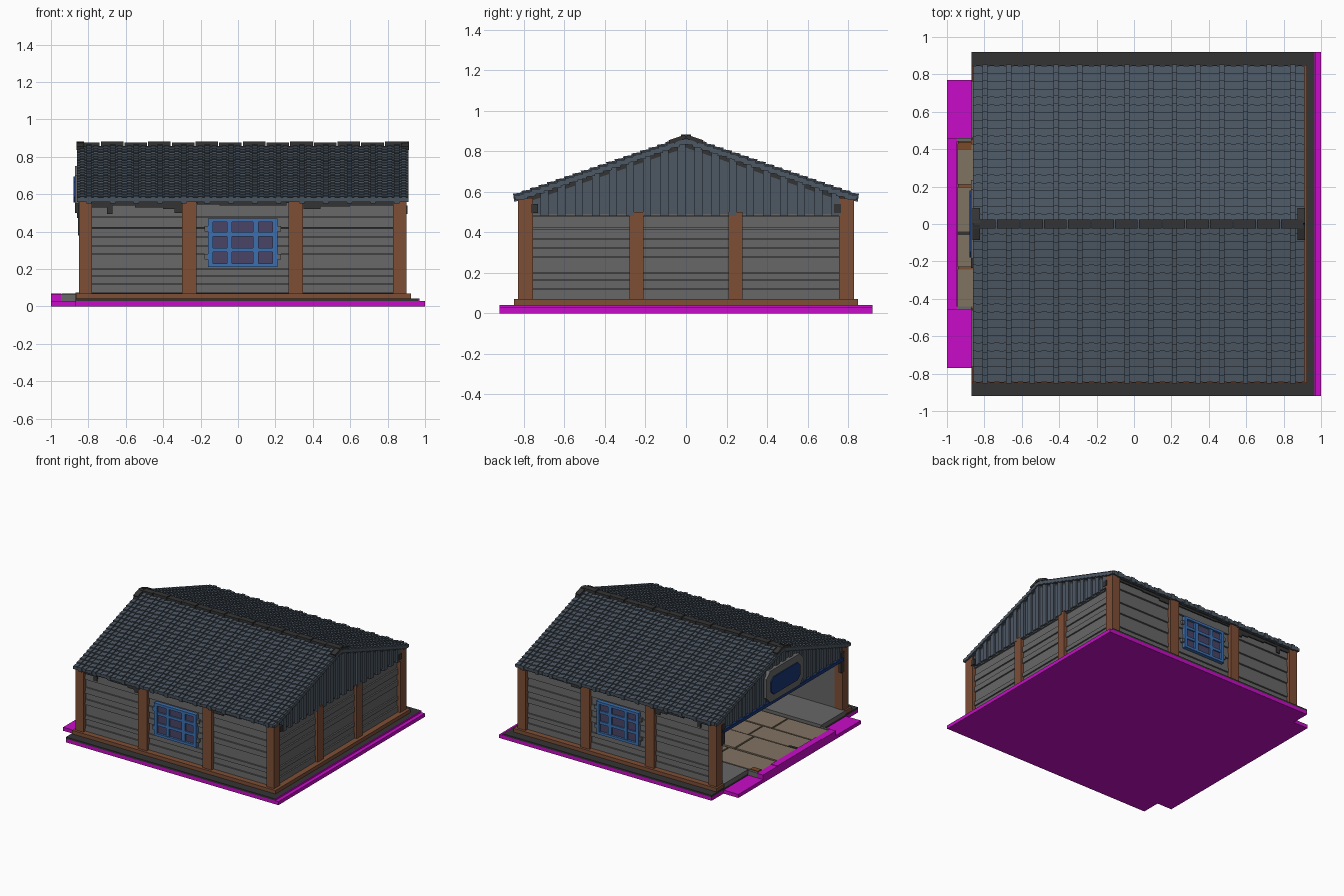
import bpy, bmesh, math, random
from mathutils import Matrix, Vector

if "Cube" in bpy.data.objects:
    bpy.data.objects.remove(bpy.data.objects["Cube"])
random.seed(4)


def material(name, rgb):
    lin = [((c / 255 + 0.055) / 1.055) ** 2.4 if c > 10 else c / 255 / 12.92 for c in rgb]
    m = bpy.data.materials.new(name)
    m.use_nodes = True
    m.diffuse_color = (*lin, 1)
    m.node_tree.nodes["Principled BSDF"].inputs["Base Color"].default_value = (*lin, 1)
    return m


MAGENTA = material("magenta", (200, 12, 200))
BROWN = material("timber brown", (126, 78, 54))
GREY = material("wall grey", (103, 103, 103))
SLATE = material("slate", (77, 88, 100))
DARK = material("charcoal", (52, 52, 52))
BLUE = material("window blue", (60, 112, 176))
NAVY = material("navy", (24, 54, 116))
PANE = material("purple glass", (74, 68, 102))
BEIGE = material("floor beige", (128, 115, 97))
RUST = material("rust", (122, 74, 40))


def part(name, mat, boxes):
    """One object from boxes (x0, x1, y0, y1, z0, z1[, tilt about x])."""
    bm = bmesh.new()
    for x0, x1, y0, y1, z0, z1, *tilt in boxes:
        mx = Matrix.Translation(((x0 + x1) / 2, (y0 + y1) / 2, (z0 + z1) / 2))
        if tilt:
            mx = mx @ Matrix.Rotation(tilt[0], 4, 'X')
        mx = mx @ Matrix.Diagonal((x1 - x0, y1 - y0, z1 - z0, 1))
        bmesh.ops.create_cube(bm, size=1, matrix=mx)
    return finish(name, mat, bm)


def prism(name, mat, profile, x0, x1):
    """Extrude a (y, z) outline along x."""
    bm = bmesh.new()
    f = bm.faces.new([bm.verts.new((x0, y, z)) for y, z in profile])
    r = bmesh.ops.extrude_face_region(bm, geom=[f])
    bmesh.ops.translate(bm, vec=Vector((x1 - x0, 0, 0)),
                        verts=[v for v in r["geom"] if isinstance(v, bmesh.types.BMVert)])
    bmesh.ops.recalc_face_normals(bm, faces=bm.faces)
    return finish(name, mat, bm)


def finish(name, mat, bm):
    me = bpy.data.meshes.new(name)
    bm.to_mesh(me)
    bm.free()
    me.materials.append(mat)
    ob = bpy.data.objects.new(name, me)
    bpy.context.collection.objects.link(ob)
    return ob


def both(b):
    """A box and its mirror across y = 0."""
    x0, x1, y0, y1, z0, z1, *t = b
    return [b, (x0, x1, -y1, -y0, z0, z1, *[-a for a in t])]


# Ground slab, entrance step and plinth
part("base_slab", MAGENTA, [(-0.87, 1, -0.92, 0.92, 0, 0.028), (-1, -0.87, -0.77, 0.77, 0, 0.028),
                            (0.965, 0.97, -0.92, 0.92, 0.028, 0.042)])
part("entrance_curb", MAGENTA, [(-1, -0.945, -0.46, -0.28, 0.028, 0.064),
                                (-1, -0.945, -0.28, 0.28, 0.028, 0.068),
                                (-1, -0.945, 0.28, 0.46, 0.028, 0.064)])
part("plinth", DARK, [(-0.87, 0.965, -0.92, 0.92, 0.028, 0.042)])
part("sill", BROWN, both((-0.865, 0.925, 0.74, 0.85, 0.042, 0.07)) + [(0.82, 0.925, -0.74, 0.74, 0.042, 0.07)])

# Floor: side ledges, under layer and uneven slabs
part("side_ledge", GREY, both((-0.87, 0.85, 0.46, 0.76, 0.042, 0.075)))
part("floor_edge", GREY, both((-0.945, -0.87, 0.44, 0.46, 0.028, 0.066)))
part("floor_under_layer", BROWN, [(-0.94, 0.85, -0.455, 0.455, 0.042, 0.053)])
slabs, y = [], -0.44
for w in (0.21, 0.19, 0.25, 0.23):
    x, first = -0.943, True
    while x < 0.83:
        n = min(x + random.uniform(0.3, 0.55), 0.85)
        slabs.append((x, n - 0.012, y, y + w - 0.012, 0.042, 0.06 + random.uniform(0, 0.007)))
        x = n
    y += w
part("floor_slabs", BEIGE, slabs)
part("floor_stain", RUST, [(-0.94, -0.87, 0.395, 0.438, 0.06, 0.069)])
part("floor_crack", DARK, [(-0.943, -0.87, -0.06, -0.04, 0.06, 0.069)])

# Posts
part("corner_posts", BROWN, both((0.83, 0.9, 0.755, 0.83, 0.07, 0.57)) + both((-0.85, -0.78, 0.755, 0.83, 0.07, 0.57)))
part("side_posts", BROWN, both((-0.3, -0.222, 0.75, 0.83, 0.07, 0.565)) + both((0.27, 0.348, 0.75, 0.83, 0.07, 0.565)))
part("end_posts", BROWN, both((0.82, 0.898, 0.21, 0.28, 0.07, 0.5)))

# Board walls, alternating in depth
levels = [0.07, 0.12, 0.165, 0.2, 0.28, 0.325, 0.37, 0.42, 0.48, 0.56]
side, end = [], []
for i, (a, b) in enumerate(zip(levels, levels[1:])):
    d = 0.008 * (i % 2)
    side += both((-0.8, 0.85, 0.765, 0.806 - d, a, b - 0.003, math.radians(2)))
    end.append((0.83, 0.88 - d, -0.77, 0.77, a, b - 0.003))
part("side_walls", GREY, side)
part("end_wall", GREY, end)
part("wall_core", GREY, both((-0.8, 0.85, 0.762, 0.785, 0.07, 0.55)) + [(0.828, 0.86, -0.77, 0.77, 0.07, 0.55)])

# Windows on both long sides
wx0, wx1, wz0, wz1 = -0.16, 0.21, 0.21, 0.47
part("window_glass", PANE, both((wx0 + 0.01, wx1 - 0.01, 0.8, 0.811, wz0 + 0.01, wz1 - 0.01)))
frame, bars = [], []
for a in (wx0, wx1 - 0.025):
    frame += both((a, a + 0.025, 0.79, 0.828, wz0, wz1))
for a in (wz0, wz1 - 0.02):
    frame += both((wx0, wx1, 0.79, 0.828, a, a + 0.02))
for x in (-0.045, 0.095):
    bars += both((x - 0.014, x + 0.014, 0.79, 0.823, wz0, wz1))
for z in (0.302, 0.386):
    bars += both((wx0, wx1, 0.79, 0.821, z - 0.011, z + 0.011))
part("window_frame", BLUE, frame)
part("window_bars", BLUE, bars)
part("window_hinges", GREY, [b for x in (-0.18, 0.21) for z in (0.25, 0.4)
                             for b in both((x, x + 0.02, 0.79, 0.82, z, z + 0.03))])

# Roof
RX0, RX1, ROWS, COLS = -0.86, 0.912, 20, 14
EAVE, RISE = 0.845, 0.34
roof_z = lambda y: 0.585 + RISE * (EAVE - abs(y))
prism("roof_deck", DARK, [(-0.83, 0.56), (0, roof_z(0) - 0.025), (0.83, 0.56),
                          (0.78, 0.55), (0, roof_z(0) - 0.055), (-0.78, 0.55)], -0.84, 0.89)
step = (EAVE - 0.01) / ROWS
pitch = (RX1 - RX0) / COLS
tiles, ribs = [], []
for r in range(ROWS):
    y1 = EAVE - r * step
    z1 = roof_z(y1)
    tiles += both((RX0, RX1, y1 - step - 0.02, y1, z1 - 0.024, z1, math.radians(-6)))
    for c in range(COLS):
        x = RX0 + (c + 0.5) * pitch
        ribs += both((x - 0.014, x + 0.014, y1 - step - 0.01, y1 + 0.006, z1 - 0.03, z1 + 0.009, math.radians(-8)))
        # shallow crowns give each tile a curved look
        for s in (-0.037, 0.037):
            ribs += both((x + s - 0.012, x + s + 0.012, y1 - step, y1 + 0.002, z1 - 0.02, z1 + 0.004, math.radians(-6)))
part("roof_tiles", SLATE, tiles)
part("roof_tile_ribs", SLATE, ribs)

# Ridge caps with flared ends
caps = []
for c in range(COLS):
    x = RX0 + c * pitch
    caps.append((x, x + pitch - 0.006, -0.024, 0.024, 0.845, 0.877 + 0.004 * (c % 2)))
for x in (RX0 - 0.003, RX1 - 0.037):
    caps += both((x, x + 0.04, 0.0, 0.085, 0.848, 0.868, math.atan(-RISE)))
part("ridge_caps", DARK, caps)

# Vertical gable boards with ragged lower ends
for label, x0, x1, out in (("right", 0.86, 0.89, 1), ("left", -0.84, -0.81, -1)):
    boards, n, w = [], 36, 1.52 / 36
    for i in range(n):
        y = -0.76 + i * w
        extra = 0.012 * (i % 2)
        low = 0.48 + (0.014 if i % 2 == 0 else 0)
        a, b = (x0, x1 + extra) if out > 0 else (x0 - extra, x1)
        boards.append((a, b, y, y + w - 0.003, low, roof_z(y + w / 2) - 0.028))
    part("gable_boards_" + label, SLATE, boards)
    prism("gable_core_" + label, SLATE, [(-0.76, 0.49), (0.76, 0.49), (0.76, 0.58), (0, roof_z(0) - 0.03),
                                         (-0.76, 0.58)], x0, x0 + 0.025)

# Broken dark scraps below the eaves and dark corner brackets
scraps = [(-0.78, -0.70, 0.53), (-0.70, -0.67, 0.495), (-0.67, -0.55, 0.54), (-0.55, -0.4, 0.53), (-0.4, -0.3, 0.52),
          (-0.34, -0.3, 0.5), (-0.22, -0.1, 0.545), (-0.1, 0.26, 0.54), (0.35, 0.44, 0.52), (0.44, 0.6, 0.535),
          (0.6, 0.83, 0.54)]
part("eave_scraps", DARK, [s for a, b, z in scraps for s in both((a, b, 0.8, 0.815, z, 0.57))])
part("corner_brackets", DARK, both((0.88, 0.906, 0.73, 0.765, 0.495, 0.54)) + both((-0.855, -0.83, 0.73, 0.77, 0.38, 0.54)))

# Entrance: lintel and eight-sided sign panel
part("entrance_lintel", NAVY, [(-0.862, -0.81, -0.755, 0.755, 0.472, 0.498)])


def octagon(hw, z0, z1, c):
    return [(-hw + c, z0), (hw - c, z0), (hw, z0 + c), (hw, z1 - c), (hw - c, z1), (-hw + c, z1), (-hw, z1 - c), (-hw, z0 + c)]


prism("sign_frame", GREY, octagon(0.235, 0.5, 0.75, 0.05), -0.872, -0.84)
prism("sign_panel", NAVY, octagon(0.18, 0.555, 0.695, 0.03), -0.88, -0.86)
